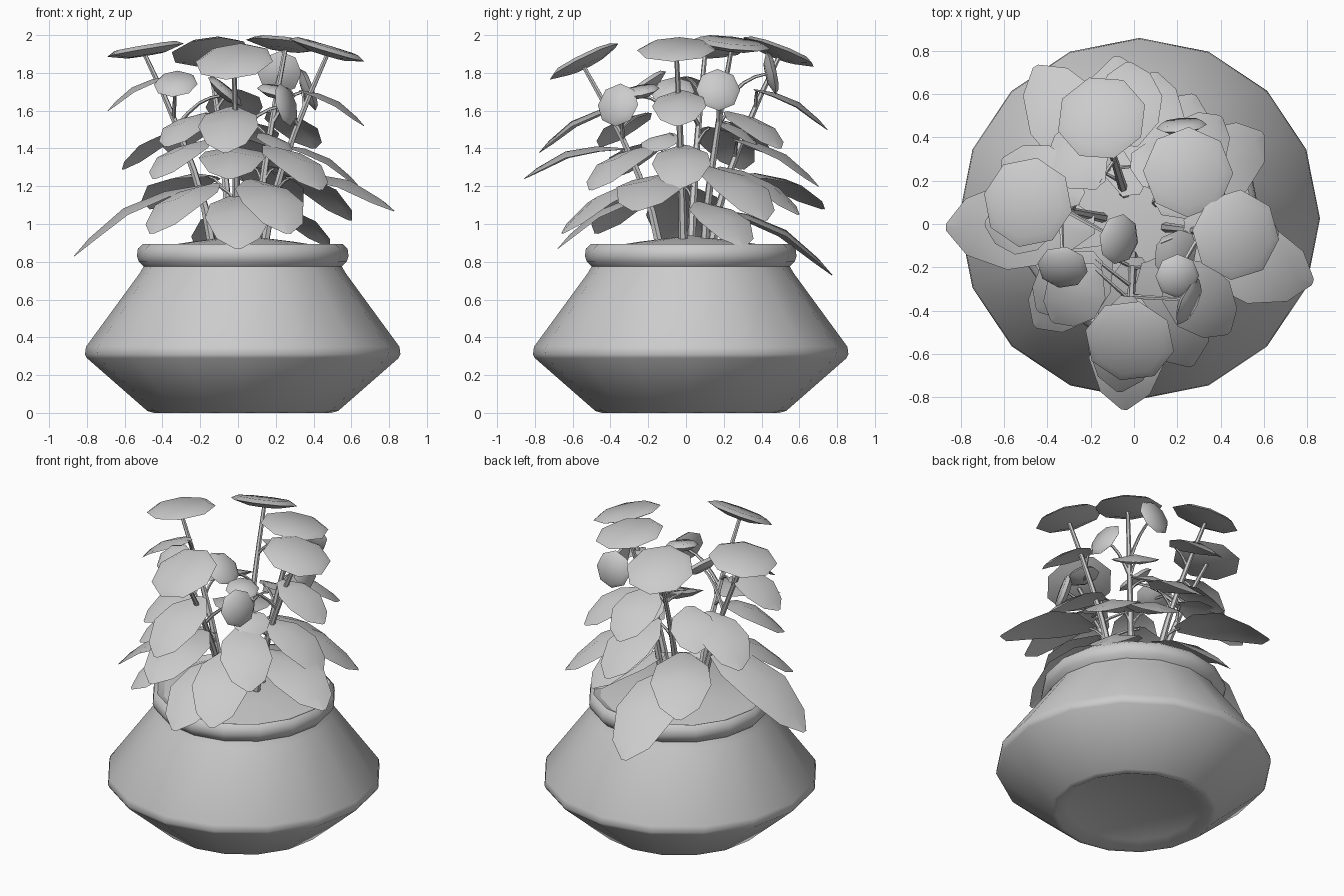
import bpy, bmesh, math
from mathutils import Vector

if "Cube" in bpy.data.objects:
    bpy.data.objects.remove(bpy.data.objects["Cube"])

C = 0.025  # pot axis offset in x and y
UP = Vector((0, 0, 1))


def polar(deg, r, z=0):
    a = math.radians(deg)
    return Vector((r * math.cos(a), r * math.sin(a), z))


def finish(name, bm, angle=50):
    me = bpy.data.meshes.new(name)
    bm.to_mesh(me)
    bm.free()
    ob = bpy.data.objects.new(name, me)
    bpy.context.collection.objects.link(ob)
    bpy.ops.object.select_all(action='DESELECT')
    ob.select_set(True)
    bpy.context.view_layer.objects.active = ob
    bpy.ops.object.shade_smooth_by_angle(angle=math.radians(angle))
    return ob


def bridge(bm, a, b):
    """Join two rings; a ring of one vertex is a pole."""
    n = max(len(a), len(b))
    for i in range(n):
        j = (i + 1) % n
        vs = [a[i % len(a)], a[j % len(a)], b[j % len(b)], b[i % len(b)]]
        bm.faces.new(list(dict.fromkeys(vs)))


def ring(bm, centre, q, r, n):
    if r == 0:
        return [bm.verts.new(centre)]
    return [bm.verts.new(centre + q @ polar(360 * i / n, r)) for i in range(n)]


def revolve(bm, profile, n, origin, axis=UP):
    """Spin (radius, height) points around an axis."""
    q = axis.to_track_quat('Z', 'Y')
    rings = [ring(bm, origin + q @ Vector((0, 0, h)), q, r, n) for r, h in profile]
    for a, b in zip(rings, rings[1:]):
        bridge(bm, a, b)


def tube(bm, pts, r0, r1, n=6):
    """Tapered tube along a path."""
    last = len(pts) - 1
    rings = []
    for k, p in enumerate(pts):
        d = pts[min(k + 1, last)] - pts[max(k - 1, 0)]
        rings.append(ring(bm, p, d.to_track_quat('Z', 'Y'), r0 + (r1 - r0) * k / last, n))
    for a, b in zip(rings, rings[1:]):
        bridge(bm, a, b)


def arc(a, b, lift, n=4):
    """Path from a to b bowed upward."""
    return [a.lerp(b, i / n) + UP * lift * math.sin(math.pi * i / n) for i in range(n + 1)]


# pot
bm = bmesh.new()
revolve(bm, [(0, 0.05), (0.4, 0.035), (0.47, 0.0), (0.505, 0.01), (0.825, 0.29),
             (0.835, 0.31), (0.83, 0.35), (0.545, 0.74), (0.525, 0.775), (0.55, 0.8),
             (0.56, 0.83), (0.555, 0.87), (0.53, 0.893), (0.49, 0.875)], 16, Vector((C, C, 0)))
finish("pot", bm, 65)

# soil mound
bm = bmesh.new()
revolve(bm, [(0.5, 0.87), (0.28, 0.905), (0, 0.94)], 16, Vector((C, C, 0)))
finish("soil", bm)


def flower(name, c, normal, r):
    """Shallow eight-sided disc."""
    bm = bmesh.new()
    revolve(bm, [(0, -0.03), (r / 2, -0.027), (r, 0), (r * 0.8, 0.022), (0, 0.027)], 8, c, normal)
    finish(name, bm)


# large flowers on tall stems: position and lean away from the middle
heads = [(-0.49, 0.10, 1.92, 0.17), (-0.15, 0.49, 1.91, 0.4), (0.25, 0.24, 1.95, 0.17),
         (0.47, -0.05, 1.92, 0.3), (-0.02, -0.54, 1.86, 0.5)]
stems = []
stalks = bmesh.new()
for x, y, z, lean in heads:
    c = Vector((x, y, z))
    out = Vector((x, y, 0)).normalized()
    foot = out * 0.14 + UP * 0.88
    path = []
    for i in range(6):
        t = i / 5
        p = foot.lerp(c, t ** 1.4)
        p.z = foot.z + (z - 0.03 - foot.z) * t
        path.append(p)
    stems.append(path)
    tube(stalks, path, 0.024, 0.012)
    flower("large_flower", c, UP + out * lean - Vector((0.1, 0, 0)) * (lean > 0.4), 0.21)


def stem_near(p, z):
    """Closest stem point to p at height z."""
    found = [a.lerp(b, (z - a.z) / (b.z - a.z)) for s in stems
             for a, b in zip(s, s[1:]) if a.z <= z <= b.z]
    return min(found, key=lambda s: (s - p).length)


# small flowers on side shoots: position, compass facing, tilt from vertical
for x, y, z, facing, tilt in [(-0.07, -0.07, 1.70, -10, 40), (-0.33, -0.20, 1.74, 260, 35),
                              (0.20, -0.24, 1.70, 315, 15), (0.25, -0.36, 1.63, 335, 75),
                              (0.37, 0.17, 1.71, 5, 70), (0.22, 0.45, 1.80, 95, 78)]:
    c = Vector((x, y, z))
    t = math.radians(tilt)
    nrm = polar(facing, math.sin(t), math.cos(t))
    tube(stalks, arc(stem_near(c, z - 0.18), c - nrm * 0.025, 0.04), 0.012, 0.008, 5)
    flower("small_flower", c, nrm, 0.08 + 0.0015 * min(tilt, 25))

# leaf tips: compass angle, reach, height; upper leaves start further out and are smaller
tips = [(181, 0.87, 0.83), (342, 0.87, 1.07), (122, 0.86, 1.08), (96, 0.78, 0.73),
        (270, 0.68, 0.87), (267, 0.86, 1.24), (292, 0.71, 0.95), (32, 0.57, 0.88),
        (35, 0.73, 1.02), (226, 0.66, 0.95), (65, 0.66, 1.05),
        (357, 0.65, 1.19), (311, 0.67, 1.18), (154, 0.68, 1.29), (82, 0.71, 1.2),
        (222, 0.6, 1.24), (131, 0.55, 1.38), (325, 0.33, 1.38), (70, 0.4, 1.42),
        (180, 0.69, 1.6), (230, 0.59, 1.41), (265, 0.78, 1.38), (356, 0.67, 1.52),
        (92, 0.75, 1.5), (51, 0.64, 1.4)]
for deg, reach, z in tips:
    b = polar(deg, reach, z)
    start = reach * (0.22 + 0.4 * (z - 0.85))
    length = reach - start
    drop = length * (0.3 if reach > 0.84 and z > 0.9 else 0.55)
    a = polar(deg, start, z + drop)
    half = (0.17 + 0.34 * length) / 2
    side = polar(deg - 90, 1)
    up = side.cross(b - a).normalized()
    bm = bmesh.new()
    prev = None
    for t, f in ((0, 0.2), (0.25, 0.85), (0.55, 1), (0.85, 0.65), (1, 0.08)):
        mid = a.lerp(b, t) + up * 0.14 * length * math.sin(math.pi * t)
        row = [bm.verts.new(mid + (side * s - up * abs(s) * 0.2) * f * half)
               for s in (-1, 0, 1)]
        if prev:
            for i in (0, 1):
                bm.faces.new((prev[i], prev[i + 1], row[i + 1], row[i]))
        prev = row
    bm.normal_update()
    if sum(f.normal.z for f in bm.faces) < 0:
        bmesh.ops.reverse_faces(bm, faces=bm.faces)
    finish("leaf", bm, 60)
    tube(stalks, arc(stem_near(a, a.z - 0.1), a.lerp(b, 0.04), 0.02, 3), 0.01, 0.007, 5)

# all stems and stalks
finish("stems", stalks)
